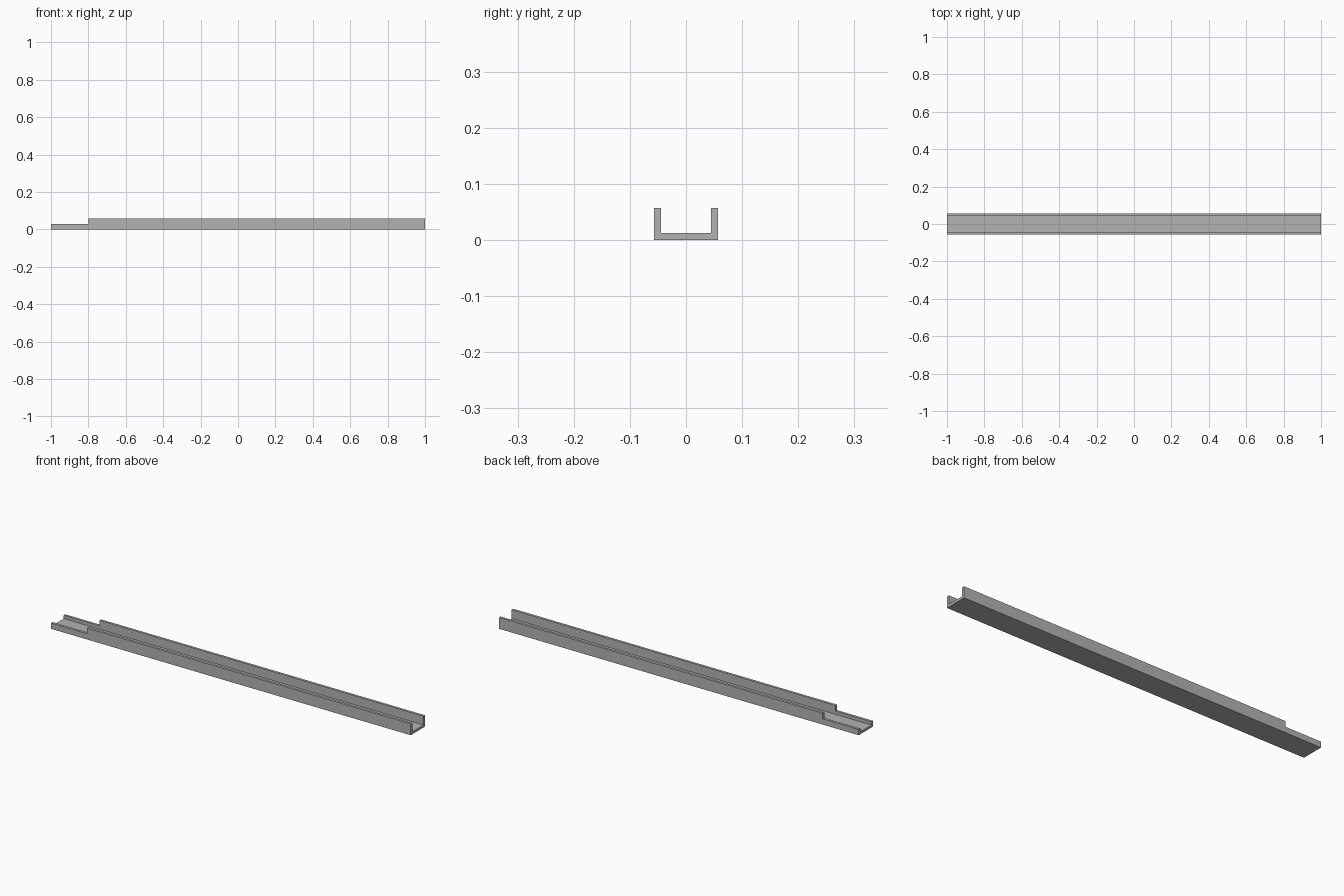
import bpy
import bmesh

old = bpy.data.objects.get("Cube")
if old:
    bpy.data.objects.remove(old, do_unlink=True)

HALF_LENGTH = 1.0
HALF_WIDTH = 0.057
HEIGHT = 0.057
LOW_HEIGHT = 0.029
STEP_X = -0.8
THICKNESS = 0.0125

steel = bpy.data.materials.new("grey_steel")
steel.use_nodes = True
grey = (0.45, 0.45, 0.45, 1)
steel.diffuse_color = grey
steel.node_tree.nodes["Principled BSDF"].inputs["Base Color"].default_value = grey


def extrude_profile(name, profile, half_width):
    """Extrude an (x, z) outline across y into a closed solid."""
    bm = bmesh.new()
    face = bm.faces.new([bm.verts.new((x, -half_width, z)) for x, z in profile])
    out = bmesh.ops.extrude_face_region(bm, geom=[face])
    moved = [v for v in out["geom"] if isinstance(v, bmesh.types.BMVert)]
    bmesh.ops.translate(bm, verts=moved, vec=(0, 2 * half_width, 0))
    bmesh.ops.recalc_face_normals(bm, faces=bm.faces)
    mesh = bpy.data.meshes.new(name)
    bm.to_mesh(mesh)
    bm.free()
    mesh.materials.append(steel)
    obj = bpy.data.objects.new(name, mesh)
    bpy.context.collection.objects.link(obj)
    return obj


# Solid bar with the lowered end
channel = extrude_profile("channel_rail", [
    (-HALF_LENGTH, 0), (HALF_LENGTH, 0), (HALF_LENGTH, HEIGHT),
    (STEP_X, HEIGHT), (STEP_X, LOW_HEIGHT), (-HALF_LENGTH, LOW_HEIGHT)],
    HALF_WIDTH)

# Trough cut along the full length, leaving a floor and two walls
end, top = HALF_LENGTH + 0.1, HEIGHT + 0.1
cutter = extrude_profile("trough_cutter", [
    (-end, THICKNESS), (end, THICKNESS), (end, top), (-end, top)],
    HALF_WIDTH - THICKNESS)
cutter.hide_render = True

cut = channel.modifiers.new("trough", "BOOLEAN")
cut.operation = "DIFFERENCE"
cut.solver = "EXACT"
cut.object = cutter
bpy.context.view_layer.objects.active = channel
bpy.ops.object.modifier_apply(modifier=cut.name)
bpy.data.objects.remove(cutter, do_unlink=True)
